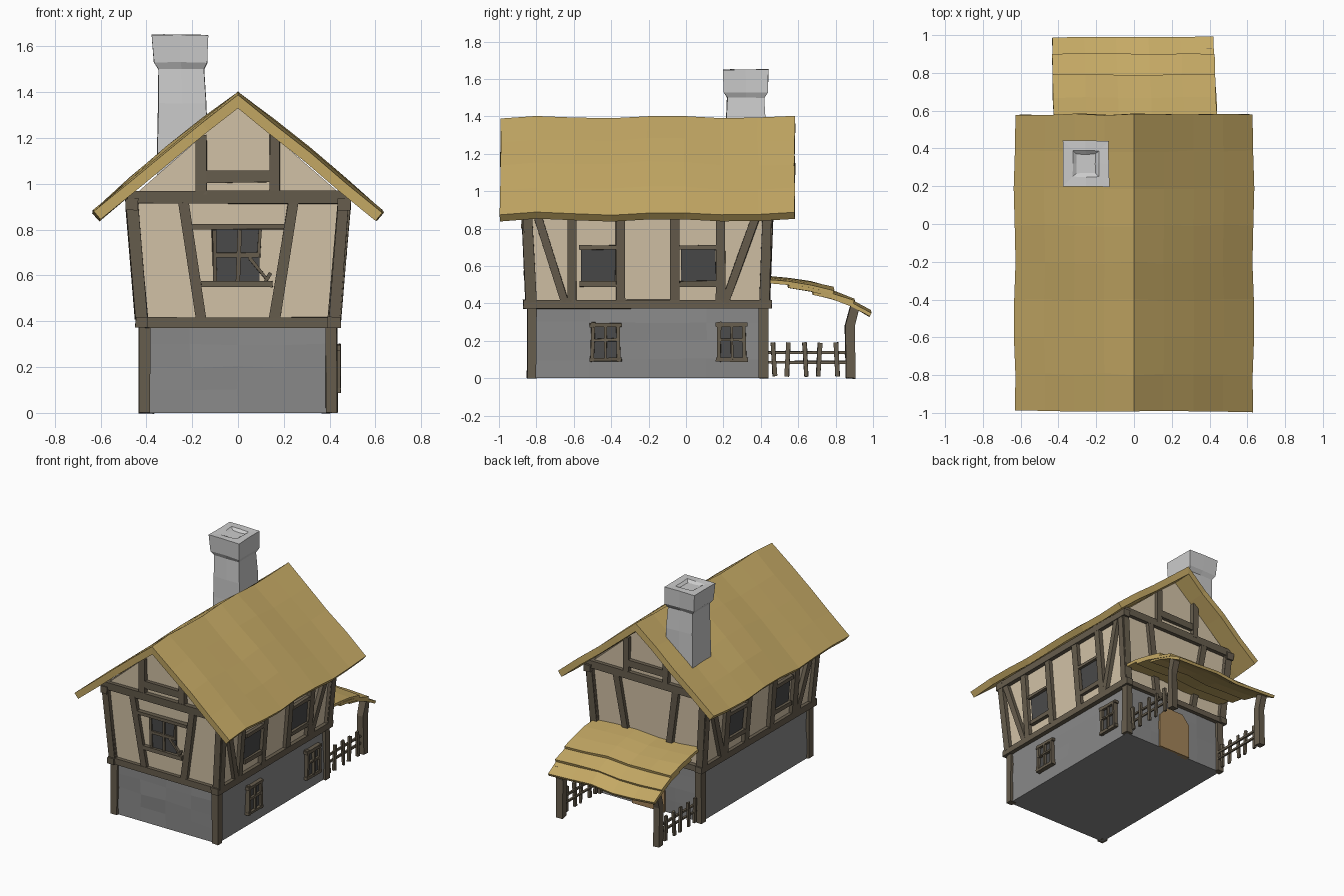
import bpy, bmesh, math, random
from mathutils import Vector as V

if "Cube" in bpy.data.objects:
    bpy.data.objects.remove(bpy.data.objects["Cube"])

random.seed(4)


def mat(name, c):
    m = bpy.data.materials.new(name)
    m.diffuse_color = (*c, 1)
    m.use_nodes = True
    m.node_tree.nodes["Principled BSDF"].inputs["Base Color"].default_value = m.diffuse_color
    return m


THATCH = mat("thatch", (0.56, 0.40, 0.13))
PLASTER = mat("plaster", (0.66, 0.55, 0.39))
WOOD = mat("wood", (0.135, 0.11, 0.075))
STONE = mat("stone", (0.25, 0.25, 0.25))
GLASS = mat("glass", (0.07, 0.07, 0.07))
DOOR = mat("door", (0.37, 0.23, 0.10))


def jit(a):
    return V([random.uniform(-a, a) for _ in range(3)])


def finish(name, bm, m=None):
    bmesh.ops.recalc_face_normals(bm, faces=bm.faces)
    me = bpy.data.meshes.new(name)
    bm.to_mesh(me)
    bm.free()
    ob = bpy.data.objects.new(name, me)
    bpy.context.collection.objects.link(ob)
    if m:
        me.materials.append(m)
    return ob


def loft(bm, rings):
    """Skin a list of point rings and cap both ends."""
    rs = [[bm.verts.new(p) for p in r] for r in rings]
    n = len(rs[0])
    for a, b in zip(rs, rs[1:]):
        for i in range(n):
            bm.faces.new((a[i], a[(i + 1) % n], b[(i + 1) % n], b[i]))
    bm.faces.new(rs[0])
    bm.faces.new(rs[-1])


def path_beam(bm, pts, w, d, n, j=0.003):
    """Rectangular timber along a path; w across, d along normal n."""
    pts = [V(p) for p in pts]
    al = (pts[-1] - pts[0]).normalized()
    s = V(n).cross(al).normalized()
    out = al.cross(s)
    loft(bm, [[p + s * (a * w / 2) + out * (b * d / 2) + jit(j)
               for a, b in ((-1, -1), (1, -1), (1, 1), (-1, 1))] for p in pts])


# Walls lean outwards: point on a wall at (u along, z up), pushed out by off
NORMAL = {"front": (0, -1, 0), "back": (0, 1, 0), "right": (1, 0, 0), "left": (-1, 0, 0)}


def on_wall(wall, u, z, off=0.0):
    t = min(max((z - 0.4) / 0.53, 0), 1)
    x, yf, yb = 0.42 + 0.045 * t, -0.83 - 0.025 * t, 0.42 + 0.02 * t
    return {"front": (u, yf - off, z), "back": (u, yb + off, z),
            "right": (x + off, u, z), "left": (-x - off, u, z)}[wall]


def frame(name, wall, parts, off=0.0, d=0.055, m=WOOD):
    """Timbers given as (u0, z0, u1, z1, width) on one wall."""
    bm = bmesh.new()
    for u0, z0, u1, z1, w in parts:
        path_beam(bm, [on_wall(wall, u0, z0, off), on_wall(wall, u1, z1, off)], w, d, NORMAL[wall])
    return finish(name, bm, m)


# Stone ground floor
bm = bmesh.new()
bmesh.ops.create_cube(bm, size=1)
for v in bm.verts:
    v.co = V((v.co.x * 0.83, v.co.y * 1.25 - 0.205, v.co.z * 0.4 + 0.2))
bmesh.ops.subdivide_edges(bm, edges=bm.edges[:], cuts=3, use_grid_fill=True)
for v in bm.verts:
    if v.co.z > 0.01:
        v.co += jit(0.006)
finish("stone_base", bm, STONE)

# Plaster upper floor with gables
bm = bmesh.new()
loft(bm, [[V(on_wall(w, u, 0.4)) for u in (-0.42, 0.42)[::s]] +
          [V(on_wall(w, u, 0.94)) for u in (0.465, -0.465)[::s]][:1] +
          [V((0, on_wall(w, 0, 1)[1], 1.345))] +
          [V(on_wall(w, u, 0.94)) for u in (0.465, -0.465)[::s]][1:]
          for w, s in (("front", 1), ("back", 1))])
bm.normal_update()
for v in bm.verts:
    if v.co.z < 1.2:
        v.co.x = math.copysign(0.42 if v.co.z < 0.5 else 0.465, v.co.x)
finish("plaster_upper_floor", bm, PLASTER)

# Ground floor corner posts
bm = bmesh.new()
for x in (-0.408, 0.408):
    for y in (-0.824, 0.415):
        path_beam(bm, [(x, y, 0), (x, y, 0.4)], 0.05, 0.05, (1, 0, 0))
finish("corner_posts", bm, WOOD)

# Gable end framing
gable = [(-0.445, 0.395, 0.445, 0.395, 0.045), (-0.485, 0.94, 0.49, 0.94, 0.055),
         (-0.42, 0.41, -0.462, 0.94, 0.05), (0.42, 0.41, 0.462, 0.94, 0.05)]
for s in (-1, 1):
    gable += [(s * 0.16, 0.41, s * 0.24, 0.92, 0.045), (s * 0.16, 0.95, s * 0.16, 1.215, 0.045)]
gable.append((-0.14, 1.03, 0.14, 1.03, 0.05))
for wall in ("front", "back"):
    frame(wall + "_timber_frame", wall, gable)

# Long side framing
side = [(-0.87, 0.395, 0.46, 0.395, 0.045), (-0.89, 0.91, 0.48, 0.91, 0.05),
        (-0.825, 0.41, -0.85, 0.93, 0.05), (0.42, 0.41, 0.435, 0.93, 0.05),
        (-0.65, 0.41, -0.80, 0.89, 0.045), (0.21, 0.41, 0.385, 0.89, 0.045)]
side += [(u, 0.41, u, 0.9, 0.05) for u in (-0.61, -0.35, -0.06, 0.185)]
for u in (-0.47, 0.065):
    side += [(u - 0.1, 0.70, u + 0.1, 0.70, 0.025), (u - 0.1, 0.505, u + 0.1, 0.505, 0.03)]
for wall in ("right", "left"):
    frame(wall + "_timber_frame", wall, side)
    frame(wall + "_upper_panes", wall, [(u, 0.51, u, 0.695, 0.185) for u in (-0.47, 0.065)],
          d=0.016, m=GLASS)

# Front window with broken lattice
frame("front_window_pane", "front", [(-0.005, 0.565, -0.005, 0.81, 0.2)], d=0.016, m=GLASS)
frame("front_window_frame", "front",
      [(-0.2, 0.812, 0.2, 0.812, 0.022), (-0.16, 0.562, 0.15, 0.562, 0.026)], off=0.005)
frame("front_window_lattice", "front",
      [(-0.1, 0.57, -0.105, 0.8, 0.016), (0.0, 0.57, 0.005, 0.8, 0.018), (0.09, 0.68, 0.095, 0.8, 0.016),
       (-0.1, 0.69, 0.09, 0.69, 0.018), (0.05, 0.68, 0.13, 0.58, 0.014), (0.12, 0.57, 0.14, 0.61, 0.014)],
      off=0.01, d=0.02)

# Ground floor windows, right side only
for i, u in enumerate((-0.43, 0.245)):
    a, b = u - 0.07, u + 0.07
    frame(f"lower_window_pane_{i}", "right", [(u, 0.1, u, 0.285, 0.14)], d=0.02, m=GLASS)
    frame(f"lower_window_frame_{i}", "right",
          [(a, 0.09, a + 0.005, 0.3, 0.02), (b, 0.09, b - 0.005, 0.29, 0.02),
           (a - 0.015, 0.285, b + 0.015, 0.285, 0.02), (a - 0.015, 0.1, b + 0.015, 0.1, 0.02),
           (u, 0.1, u, 0.28, 0.014), (a, 0.205, b, 0.205, 0.014)], off=0.01, d=0.035)


# Thatch sheets: a wavy grid given thickness
def sheet(name, us, vs, fn, thick):
    bm = bmesh.new()
    g = [[bm.verts.new(fn(u, v)) for v in vs] for u in us]
    for i in range(len(us) - 1):
        for k in range(len(vs) - 1):
            bm.faces.new((g[i][k], g[i + 1][k], g[i + 1][k + 1], g[i][k + 1]))
    ob = finish(name, bm, THATCH)
    if sum(p.normal.z for p in ob.data.polygons) < 0:
        ob.data.flip_normals()
    md = ob.modifiers.new("thickness", "SOLIDIFY")
    md.thickness, md.offset, md.use_even_offset = thick, -1, True


def roof_pt(x, y):
    t = abs(x) / 0.632
    bulge = 0.02 * math.sin(math.pi * t) * (1 - abs(y + 0.21) / 0.79)
    wave = 0.008 * math.sin(y * 9 + 2.2) + random.uniform(-0.004, 0.004)
    return V((x * (1 + 0.008 * math.sin(y * 9)), y + random.uniform(-0.006, 0.006),
              1.395 - 0.515 * t + bulge + wave))


sheet("main_roof", [0.158 * i for i in range(-4, 5)], [-0.992 + 1.573 * i / 8 for i in range(9)],
      roof_pt, 0.046)

# Chimney with flared cap
bm = bmesh.new()
rings = []
for z, h, x in ((0.98, 0.112, -0.24), (1.2, 0.108, -0.243), (1.35, 0.105, -0.243), (1.5, 0.1, -0.248),
                (1.53, 0.116, -0.252), (1.65, 0.122, -0.254), (1.65, 0.07, -0.254), (1.635, 0.05, -0.254)):
    rings.append([V((x + a * h, 0.32 + b * h, z)) + jit(0.003) for a, b in
                  ((-1, -1), (0, -1), (1, -1), (1, 0), (1, 1), (0, 1), (-1, 1), (-1, 0))])
loft(bm, rings)
finish("chimney", bm)


# Porch roof: three overlapping thatch layers on one falling curve
def porch_layer(lift, half):
    def fn(x, y):
        t = (y - 0.44) / 0.55
        z = 0.525 - 0.05 * t - 0.10 * t ** 3 + lift
        return V((0.012 + x * half - 0.02 * t, y, z + 0.008 * math.sin(x * 5))) + jit(0.004)
    return fn


for i, (y0, y1, lift, half) in enumerate(((0.43, 0.79, 0.012, 0.43), (0.55, 0.9, -0.005, 0.43),
                                          (0.68, 0.99, -0.02, 0.425))):
    sheet(f"porch_roof_layer_{i}", [-1, -0.6, -0.2, 0.2, 0.6, 1],
          [y0 + (y1 - y0) * k / 3 for k in range(4)], porch_layer(lift, half), 0.02)

# Porch posts and fences
for s, label in ((1, "right"), (-1, "left")):
    x = s * 0.39
    bm = bmesh.new()
    path_beam(bm, [(x, 0.88, 0), (x, 0.875, 0.28), (x, 0.905, 0.385)], 0.05, 0.05, (1, 0, 0))
    finish(label + "_porch_post", bm, WOOD)
    bm = bmesh.new()
    for z in (0.085, 0.137):
        path_beam(bm, [(x, 0.43, z), (x, 0.87, z)], 0.014, 0.014, (1, 0, 0), 0.002)
    for i in range(5):
        y = 0.465 + 0.084 * i
        path_beam(bm, [(x + s * 0.01, y + 0.01 * (-1) ** i, 0.01), (x + s * 0.01, y, 0.19)],
                  0.022, 0.016, (1, 0, 0))
    finish(label + "_fence", bm, WOOD)

# Back door with clipped top corners
bm = bmesh.new()
prof = ((-0.13, 0), (0.13, 0), (0.13, 0.25), (0.07, 0.32), (-0.07, 0.32), (-0.13, 0.25))
loft(bm, [[V((x, y, z)) for x, z in prof] for y in (0.40, 0.435)])
finish("back_door", bm, DOOR)
